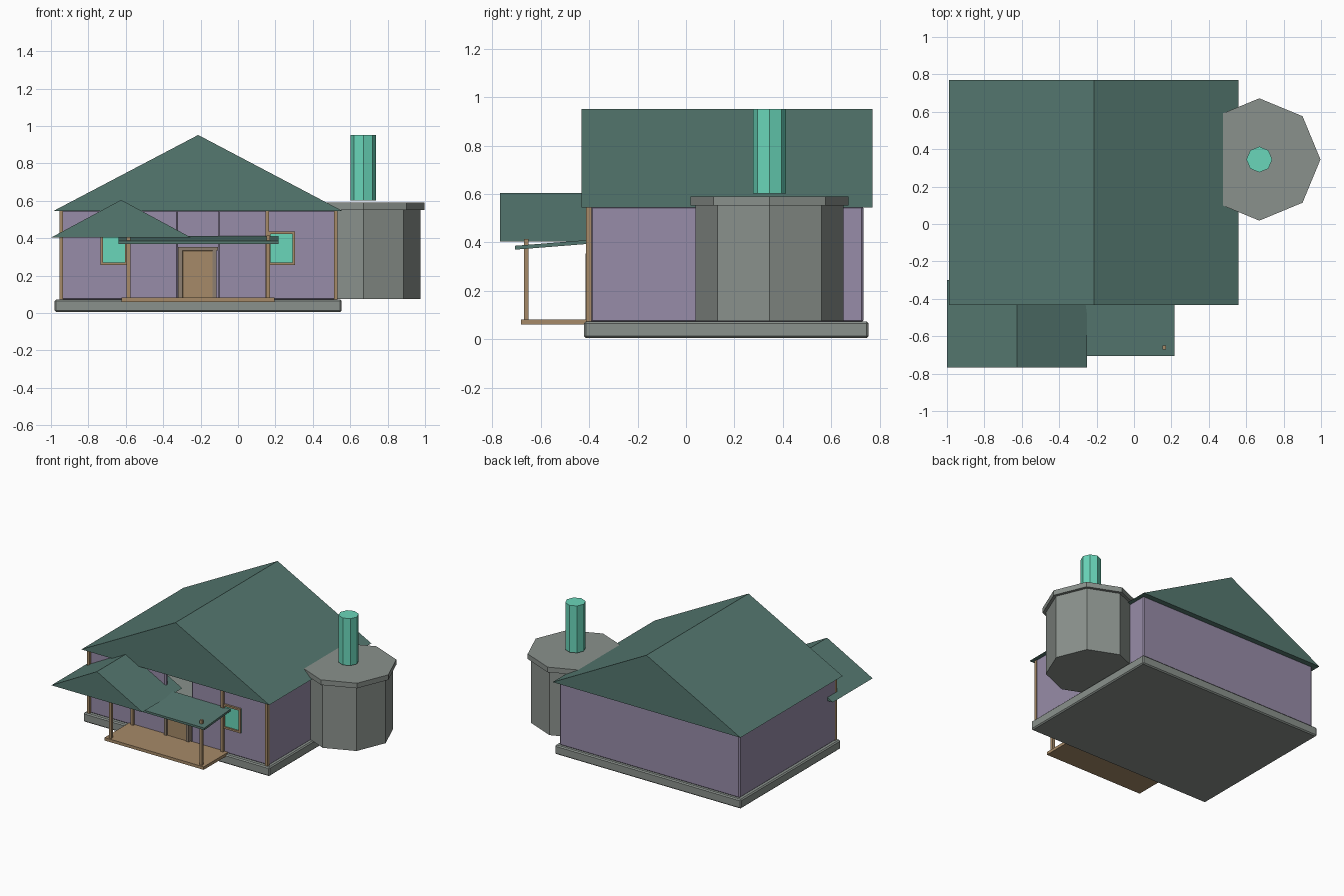
import bpy, bmesh, math
from mathutils import Matrix

cube = bpy.data.objects.get("Cube")
if cube:
    bpy.data.objects.remove(cube)


def material(name, code):
    lin = [((c / 255 + 0.055) / 1.055) ** 2.4 for c in bytes.fromhex(code)] + [1]
    m = bpy.data.materials.new(name)
    m.use_nodes = True
    m.diffuse_color = lin
    m.node_tree.nodes["Principled BSDF"].inputs["Base Color"].default_value = lin
    return m


ROOF = material("roof green", "557870")
WALL = material("wall purple", "978ca8")
STONE = material("stone grey", "8a918c")
MINT = material("mint", "6ad6ba")
WOOD = material("wood brown", "a68a68")
FRAME = material("door frame brown", "8d7f70")


def finish(name, bm, mat):
    bmesh.ops.recalc_face_normals(bm, faces=bm.faces)
    mesh = bpy.data.meshes.new(name)
    bm.to_mesh(mesh)
    bm.free()
    mesh.materials.append(mat)
    ob = bpy.data.objects.new(name, mesh)
    bpy.context.collection.objects.link(ob)
    return ob


def box(name, mat, x, y, z, bevel=0.0):
    bm = bmesh.new()
    bmesh.ops.create_cube(bm, size=1)
    for v in bm.verts:
        for i, (lo, hi) in enumerate((x, y, z)):
            v.co[i] = lo if v.co[i] < 0 else hi
    if bevel:
        bmesh.ops.bevel(bm, geom=bm.edges[:], offset=bevel, segments=1, affect='EDGES')
    return finish(name, bm, mat)


def extrude_y(name, mat, outline, y0, y1):
    """Closed solid from an x-z outline, extruded along y."""
    bm = bmesh.new()
    face = bm.faces.new([bm.verts.new((x, y0, z)) for x, z in outline])
    out = bmesh.ops.extrude_face_region(bm, geom=[face])
    for v in out["geom"]:
        if isinstance(v, bmesh.types.BMVert):
            v.co.y = y1
    return finish(name, bm, mat)


def octagon(name, mat, radius, z0, z1):
    bm = bmesh.new()
    bmesh.ops.create_cone(bm, cap_ends=True, segments=8, radius1=radius,
                          radius2=radius, depth=z1 - z0,
                          matrix=Matrix.Translation((0.67, 0.345, (z0 + z1) / 2)))
    return finish(name, bm, mat)


# Foundation
box("foundation", STONE, (-0.98, 0.553), (-0.422, 0.755), (0.005, 0.073), 0.008)

# Hollow walls with a gap for the doorway
WZ = (0.07, 0.55)
T = 0.03
for name, x, y in (
        ("left_wall", (0.53 - T, 0.53), (-0.395, 0.733)),
        ("right_wall", (-0.955, -0.955 + T), (-0.395, 0.733)),
        ("back_wall", (-0.955, 0.53), (0.733 - T, 0.733)),
        ("front_wall_a", (-0.955, -0.32), (-0.395, -0.395 + T)),
        ("front_wall_b", (-0.108, 0.53), (-0.395, -0.395 + T))):
    box(name, WALL, x, y, WZ, 0.008)

# Main roof and porch gable
extrude_y("main_roof", ROOF, ((-0.988, 0.545), (0.56, 0.545), (-0.213, 0.952)), -0.432, 0.77)
extrude_y("porch_gable", ROOF, ((-1.0, 0.403), (-0.25, 0.403), (-0.625, 0.605)), -0.768, -0.3)

# Sloping porch roof
slab = box("porch_roof", ROOF, (-0.64, 0.217), (-0.706, -0.39), (0.37, 0.386))
for v in slab.data.vertices:
    v.co.z += 0.025 * (v.co.y + 0.706) / 0.316

# Porch deck and posts, timber strips on the wall
box("porch_deck", WOOD, (-0.622, 0.195), (-0.682, -0.395), (0.06, 0.082))
for i, x in enumerate((-0.585, 0.162)):
    box(f"porch_post_{i}", WOOD, (x - 0.01, x + 0.01), (-0.67, -0.65), (0.08, 0.415))
for i, x in enumerate((-0.945, -0.585, 0.157, 0.522)):
    box(f"wall_timber_{i}", WOOD, (x - 0.01, x + 0.01), (-0.413, -0.39), (0.073, 0.55))

# Door with its frame
for i, x in enumerate((-0.311, -0.128)):
    box(f"door_jamb_{i}", FRAME, (x - 0.009, x + 0.013), (-0.416, -0.37), (0.075, 0.354))
box("door_lintel", FRAME, (-0.32, -0.108), (-0.416, -0.37), (0.334, 0.354))
box("door", WOOD, (-0.3, -0.13), (-0.408, -0.375), (0.075, 0.338), 0.006)

# Windows: pane with four frame bars
for side, x0, x1 in (("right", -0.735, -0.59), ("left", 0.16, 0.306)):
    z0, z1, w = 0.257, 0.437, 0.014
    y = (-0.41, -0.39)
    box(f"{side}_window_pane", MINT, (x0, x1), (-0.4, -0.39), (z0, z1))
    box(f"{side}_window_sill", WOOD, (x0, x1), y, (z0, z0 + w))
    box(f"{side}_window_head", WOOD, (x0, x1), y, (z1 - w, z1))
    for i, x in enumerate((x0, x1 - w)):
        box(f"{side}_window_bar_{i}", WOOD, (x, x + w), y, (z0 + w, z1 - w))

# Eight-sided side tower with cap and pipe
octagon("tower", STONE, 0.305, 0.075, 0.555)
octagon("tower_cap", STONE, 0.327, 0.552, 0.59)
octagon("tower_pipe", MINT, 0.069, 0.602, 0.952)
